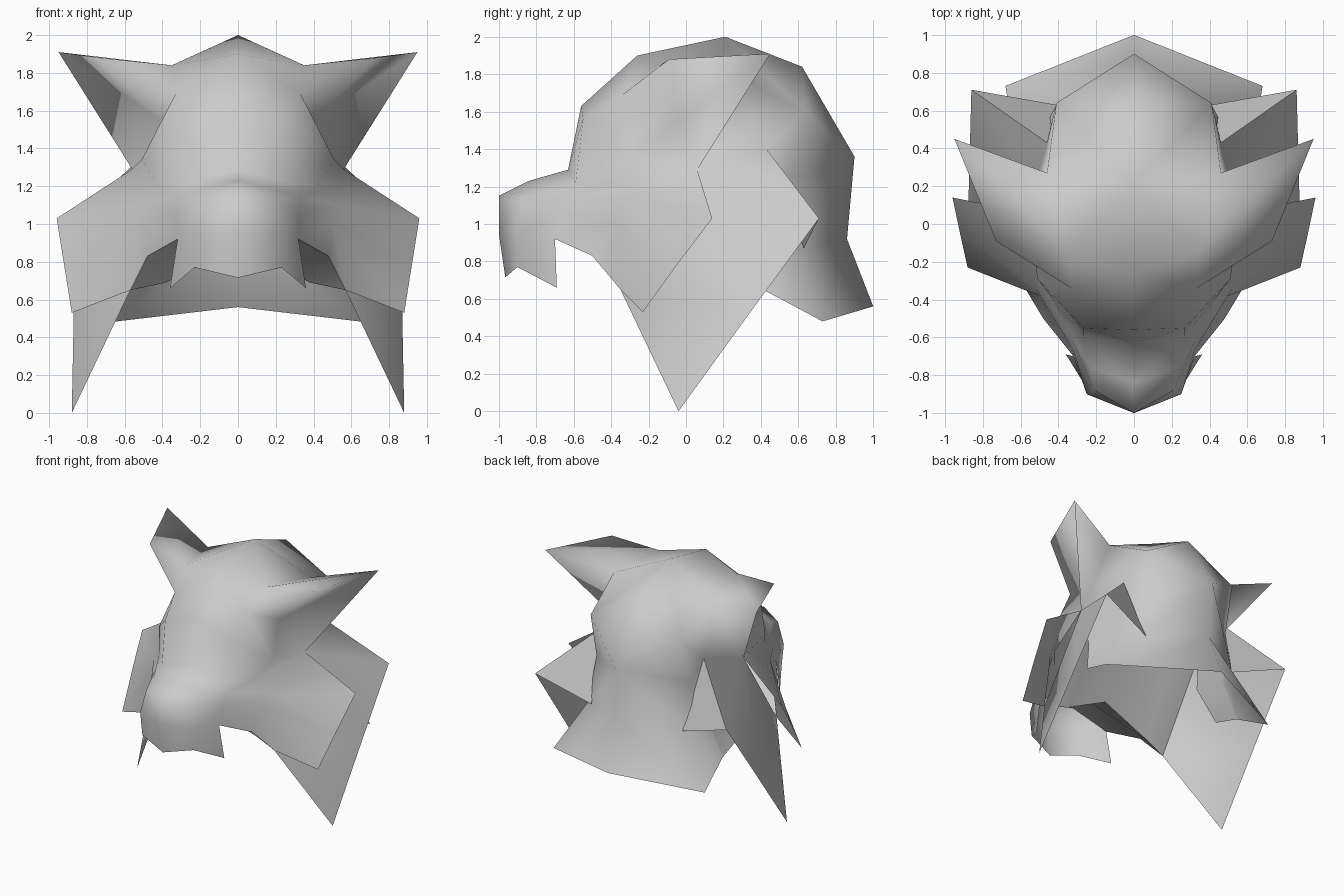
import bpy, bmesh
from mathutils import Vector

old = bpy.data.objects.get("Cube")
if old:
    bpy.data.objects.remove(old, do_unlink=True)

grey = bpy.data.materials.new("light_grey")
grey.use_nodes = True
colour = (0.6, 0.6, 0.6, 1)
grey.diffuse_color = colour
grey.node_tree.nodes["Principled BSDF"].inputs["Base Color"].default_value = colour


def strip_grid(bm, strips):
    """Bridge neighbouring strips of points; repeated points give triangles."""
    for a, b in zip(strips, strips[1:]):
        for i in range(len(a) - 1):
            ring = []
            for p in (a[i], b[i], b[i + 1], a[i + 1]):
                if p not in ring:
                    ring.append(p)
            if len(ring) > 2:
                bm.faces.new([bm.verts.new(Vector(p)) for p in ring])


def skin(name, grids):
    """Weld several grids into one smooth sheet, mirrored across x = 0."""
    bm = bmesh.new()
    for strips in grids:
        strip_grid(bm, strips)
    bmesh.ops.remove_doubles(bm, verts=bm.verts, dist=0.001)
    bmesh.ops.recalc_face_normals(bm, faces=bm.faces)
    for f in bm.faces:
        f.smooth = True
    mesh = bpy.data.meshes.new(name)
    bm.to_mesh(mesh)
    bm.free()
    mesh.materials.append(grey)
    ob = bpy.data.objects.new(name, mesh)
    bpy.context.collection.objects.link(ob)
    mirror = ob.modifiers.new("mirror", "MIRROR")
    mirror.merge_threshold = 0.002
    return ob


# Shared landmarks on the +x half
stop = (0, -.63, 1.29)
crown = (0, .21, 2)
eye_inner = (.27, -.59, 1.22)
eye_outer = (.42, -.41, 1.2)
temple = (.51, -.29, 1.34)
brow = (.27, -.55, 1.56)
ear_root = (.33, -.34, 1.69)
ear_top = (.35, -.15, 1.84)
ear_front = (.73, -.09, 1.88)
ear_tip = (.95, .45, 1.91)
ear_hollow = (.4, -.04, 1.55)
ear_base = (.56, .06, 1.29)
ear_back = (.46, .27, 1.79)
jaw = (.48, -.5, .83)
throat = (.57, -.35, .65)
lip_corner = (.32, -.7, .92)
muzzle_mid, muzzle_top = (.32, -.67, 1.05), (.33, -.6, 1.15)
ruff_top, ruff_back = (.46, .43, 1.4), (.86, .71, 1.03)

# Muzzle, from the centre line outward
muzzle = [
    [(0, -.965, .715), (0, -1, .95), (0, -1, 1.15), (0, -.84, 1.23), stop],
    [(.23, -.9, .77), (.25, -.9, .95), (.21, -.88, 1.13), (.23, -.76, 1.17), eye_inner],
    [(.36, -.69, .66), lip_corner, muzzle_mid, muzzle_top, eye_outer],
]

# Cheeks flaring out into the front ruff
fold = (.5, -.38, 1)
cheek = [
    [lip_corner, muzzle_mid, muzzle_mid, muzzle_top, eye_outer, temple],
    [jaw, fold, fold, (.52, -.34, 1.1), (.54, -.22, 1.2), ear_base],
    [throat, throat, (.88, -.23, .53), (.92, -.05, .78), (.96, .14, 1.03), ear_base],
]

# Forehead and ears
forehead = [
    [stop, (0, -.56, 1.63), (0, -.26, 1.9), crown],
    [eye_inner, brow, ear_root, ear_top],
]
eye_socket = [[eye_inner, brow], [eye_outer, temple]]
ear_fold = [[brow, ear_root, ear_root, ear_root],
            [temple, temple, ear_hollow, ear_front]]
ear_bowl = [[temple, ear_base, ear_tip, ear_front], [ear_hollow] * 4]
ear_upper = [[ear_root, ear_front, ear_tip], [ear_top] * 3]
ear_rear = [[crown, ear_top, ear_tip, ear_base, ruff_top], [ear_back] * 5]

# Back of the skull running down into the mane
nape = (0, .9, 1.36)
skull_corner = (.41, .64, 1.6)
neck_mid, mane_edge = (.5, .43, .9), (.63, .43, .64)
back = [
    [crown, (0, .62, 1.84), nape, nape, (0, .86, .92), (0, 1, .56)],
    [ear_back, skull_corner, skull_corner, (.42, .55, 1.24), (.47, .58, .86), (.68, .73, .48)],
    [ear_back, ear_back, ear_back, ruff_top, neck_mid, mane_edge],
]

# Ruff hanging behind the cheeks
ruff = [[throat, ear_base, ruff_top],
        [(.88, -.04, 0), (.87, .33, .51), ruff_back]]

skin("head", [muzzle, cheek, forehead, eye_socket, ear_fold, ear_bowl,
              ear_upper, ear_rear, back, ruff])
skin("neck_side", [[[ruff_top, neck_mid, mane_edge],
                    [ear_base, (.52, .1, 1), (.62, .2, .71)]]])
skin("ruff_lining", [[[ruff_top, ruff_back], [(.41, .63, .87)] * 2]])

# Roof of the mouth, and the throat wall behind it
arch_side, arch_mid = (.38, -.3, .69), (0, -.33, .89)
skin("palate", [
    [[(0, -.7, 1), (0, -.5, .96), arch_mid], [lip_corner, jaw, arch_side]],
    [[jaw, throat], [arch_side] * 2],
])
skin("throat_wall", [
    [[throat, arch_side, arch_mid], [ear_base, (.35, 0, 1.22), (0, -.05, 1.25)]],
])
